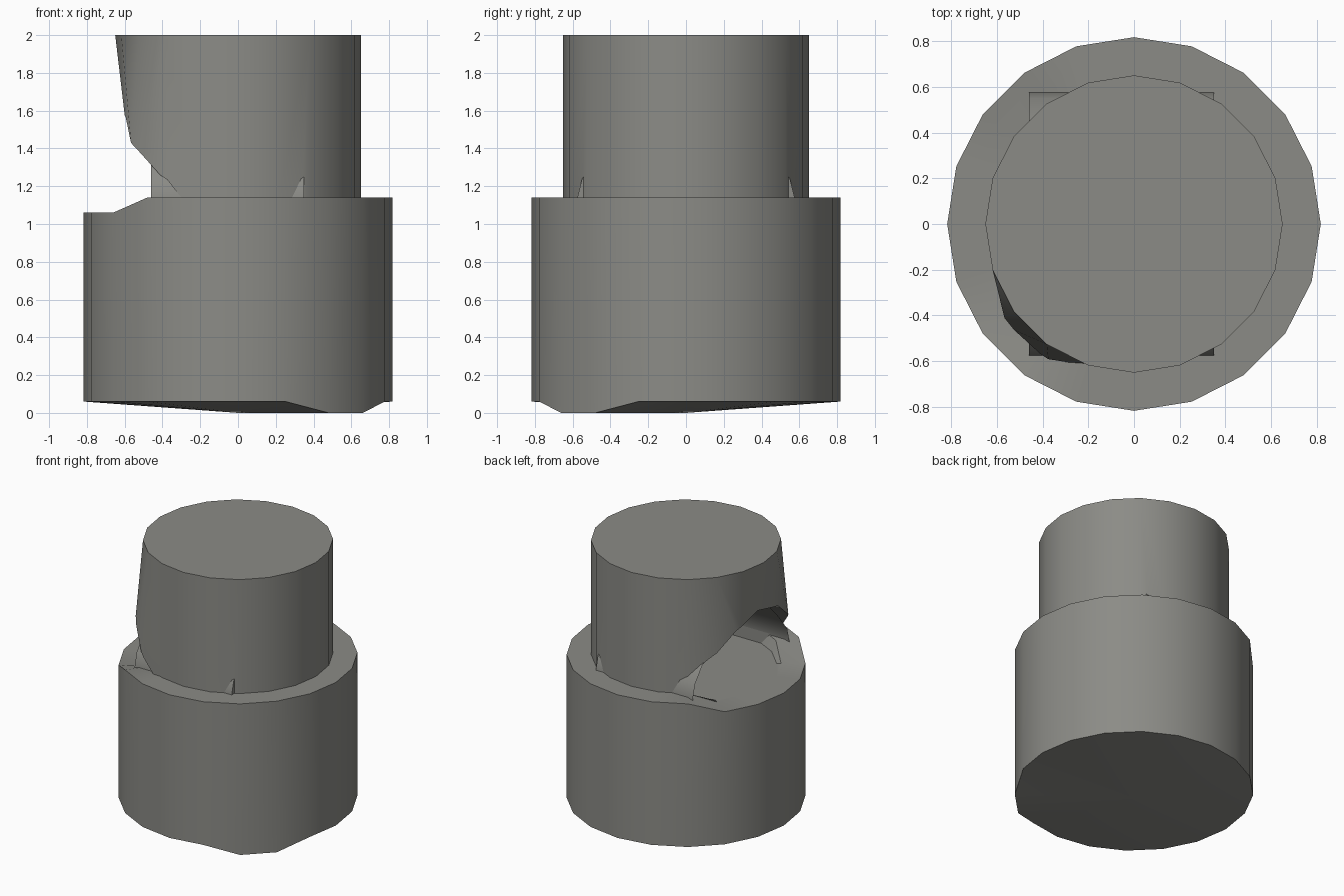
import bpy, bmesh, math

if "Cube" in bpy.data.objects:
    bpy.data.objects.remove(bpy.data.objects["Cube"])

SIDES = 20
grey = bpy.data.materials.new("warm_grey")
grey.diffuse_color = (0.26, 0.26, 0.24, 1)
grey.use_nodes = True
grey.node_tree.nodes["Principled BSDF"].inputs["Base Color"].default_value = grey.diffuse_color


def make(name, bm, smooth=True):
    me = bpy.data.meshes.new(name)
    bm.to_mesh(me)
    bm.free()
    me.materials.append(grey)
    ob = bpy.data.objects.new(name, me)
    bpy.context.collection.objects.link(ob)
    if smooth:
        shade(ob)
    return ob


def shade(ob):
    bpy.ops.object.select_all(action='DESELECT')
    ob.select_set(True)
    bpy.context.view_layer.objects.active = ob
    bpy.ops.object.shade_smooth_by_angle(angle=math.radians(30))


def ring(bm, r, height):
    out = []
    for i in range(SIDES):
        out.append(bm.verts.new((r * math.cos(i * math.tau / SIDES),
                                 r * math.sin(i * math.tau / SIDES), height(i))))
    return out


def bridge(bm, a, b):
    for i in range(SIDES):
        j = (i + 1) % SIDES
        bm.faces.new((a[i], a[j], b[j], b[i]))


# lower body: dented base, rim lowered in front of the opening
bm = bmesh.new()
rim = lambda i: 1.06 if 8 <= i <= 12 else 1.14
base = ring(bm, 0.817, lambda i: 0.0 if i in (17, 18) else 0.06)
outer = ring(bm, 0.817, rim)
inner = ring(bm, 0.65, rim)
floor = ring(bm, 0.62, lambda i: 1.06)
for a, b in ((base, outer), (outer, inner), (inner, floor)):
    bridge(bm, a, b)
bm.faces.new(floor)
centre = bm.verts.new((0, 0, 0))
for i in range(SIDES):
    bm.faces.new((centre, base[(i + 1) % SIDES], base[i]))
make("lower_body", bm)

# arch section shared by the opening and its lining (y, z)
half = [(0.577, 1.05), (0.575, 1.14), (0.55, 1.24), (0.43, 1.39), (0.25, 1.57)]
arch = half + [(0, 1.63)] + [(-y, z) for y, z in reversed(half)]

# upper body: narrower closed cylinder
bm = bmesh.new()
low = ring(bm, 0.65, lambda i: 1.05)
top = ring(bm, 0.65, lambda i: 2.0)
bridge(bm, low, top)
bm.faces.new(top)
bm.faces.new(low[::-1])
upper = make("upper_body", bm, False)

# cutter for the arched opening
bm = bmesh.new()
section = [(0.57, 1.0)] + [(y * 0.99, z - 0.005) for y, z in arch] + [(-0.57, 1.0)]
a = [bm.verts.new((-0.9, y, z)) for y, z in section]
b = [bm.verts.new((0.34, y, z)) for y, z in section]
bm.faces.new(a)
bm.faces.new(b[::-1])
for i in range(len(a)):
    j = (i + 1) % len(a)
    bm.faces.new((a[i], b[i], b[j], a[j]))
bmesh.ops.recalc_face_normals(bm, faces=bm.faces)
cutter = make("opening_cutter", bm, False)

mod = upper.modifiers.new("opening", 'BOOLEAN')
mod.operation = 'DIFFERENCE'
mod.solver = 'EXACT'
mod.object = cutter
bpy.context.view_layer.objects.active = upper
bpy.ops.object.modifier_apply(modifier=mod.name)
bpy.data.objects.remove(cutter)

# dent the top of the opening inward and flare its front lip
for v in upper.data.vertices:
    c = v.co
    r = math.hypot(c.x, c.y)
    if c.x < -0.6 and 1.5 < c.z < 1.7:
        c.x = -0.6
    elif r > 0.64 and c.z < 1.5 and -0.55 < c.x < -0.3 and c.y < -0.3:
        c.x *= 0.70 / r
        c.y *= 0.70 / r
shade(upper)

# arched lining whose corners poke through the wall
bm = bmesh.new()
a = [bm.verts.new((-0.46, y, z)) for y, z in arch]
b = [bm.verts.new((0.35, y, z)) for y, z in arch]
for i in range(len(a) - 1):
    bm.faces.new((a[i], a[i + 1], b[i + 1], b[i]))
bm.faces.new(b)
bmesh.ops.recalc_face_normals(bm, faces=bm.faces)
make("opening_lining", bm)
